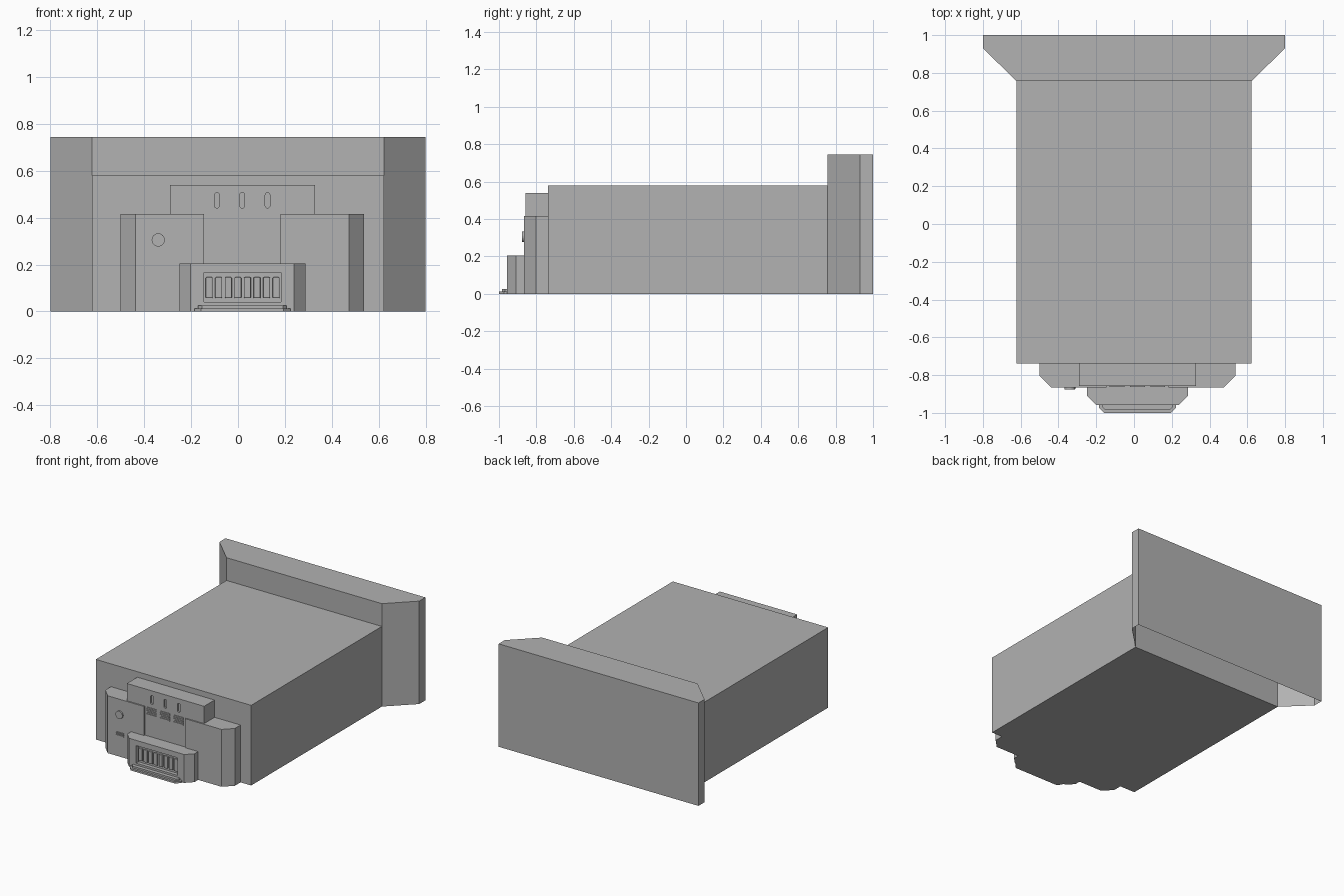
import bpy, bmesh, math
from mathutils import Matrix

cube = bpy.data.objects.get("Cube")
if cube:
    bpy.data.objects.remove(cube, do_unlink=True)

grey = bpy.data.materials.new("plain grey")
grey.use_nodes = True
COLOUR = (0.445, 0.445, 0.445, 1)
grey.diffuse_color = COLOUR
grey.node_tree.nodes["Principled BSDF"].inputs["Base Color"].default_value = COLOUR


def finish(name, bm):
    bmesh.ops.recalc_face_normals(bm, faces=bm.faces)
    mesh = bpy.data.meshes.new(name)
    bm.to_mesh(mesh)
    bm.free()
    mesh.materials.append(grey)
    obj = bpy.data.objects.new(name, mesh)
    bpy.context.collection.objects.link(obj)
    return obj


def prism(name, outline, z0, z1, open_bottom=False):
    """Extrude a plan outline upward from z0 to z1."""
    bm = bmesh.new()
    base = bm.faces.new([bm.verts.new((x, y, z0)) for x, y in outline])
    ext = bmesh.ops.extrude_face_region(bm, geom=[base], use_keep_orig=True)
    for v in ext["geom"]:
        if isinstance(v, bmesh.types.BMVert):
            v.co.z = z1
    bmesh.ops.recalc_face_normals(bm, faces=bm.faces)
    if open_bottom:
        bmesh.ops.delete(bm, geom=[base], context='FACES_ONLY')
    return finish(name, bm)


def box(name, x0, x1, y0, y1, z0, z1):
    return prism(name, [(x0, y0), (x1, y0), (x1, y1), (x0, y1)], z0, z1)


def chamfered(x0, x1, back, mid, front, cut):
    """Plan outline with both front corners cut off."""
    return [(x0, back), (x0, mid), (x0 + cut, front),
            (x1 - cut, front), (x1, mid), (x1, back)]


def rounded_slot(name, x, z, width, height, y0, y1):
    """Vertical pill shape running along y."""
    bm = bmesh.new()
    r, h = width / 2, height / 2 - width / 2
    pts = []
    for i in range(14):
        a = math.pi * (i if i < 7 else i - 1) / 6
        pts.append((x + r * math.cos(a), z + r * math.sin(a) + (h if i < 7 else -h)))
    face = bm.faces.new([bm.verts.new((px, y0, pz)) for px, pz in pts])
    ext = bmesh.ops.extrude_face_region(bm, geom=[face], use_keep_orig=True)
    for v in ext["geom"]:
        if isinstance(v, bmesh.types.BMVert):
            v.co.y = y1
    return finish(name, bm)


def cut(target, cutter):
    mod = target.modifiers.new("cut", 'BOOLEAN')
    mod.operation, mod.solver, mod.object = 'DIFFERENCE', 'EXACT', cutter
    bpy.context.view_layer.objects.active = target
    bpy.ops.object.modifier_apply(modifier=mod.name)
    bpy.data.objects.remove(cutter, do_unlink=True)


# Main body and the flared rear flange, hollow underneath
box("main_body", -0.622, 0.622, -0.738, 0.757, 0, 0.58)
prism("rear_flange", [(-0.8, 1), (-0.8, 0.93), (-0.622, 0.757),
                      (0.622, 0.757), (0.8, 0.93), (0.8, 1)], 0, 0.745, True)

# Front panel with a shallow centre channel
FRONT, CHANNEL = -0.866, -0.857
prism("front_panel", [(-0.5, -0.738), (-0.5, -0.803), (-0.437, FRONT),
                      (-0.145, FRONT), (-0.145, CHANNEL), (0.182, CHANNEL),
                      (0.182, FRONT), (0.474, FRONT), (0.537, -0.803),
                      (0.537, -0.738)], 0, 0.415)

# Upper housing with three slots, each above a slatted vent
upper = box("upper_housing", -0.29, 0.329, CHANNEL, -0.738, 0.415, 0.54)
for i in range(3):
    x = -0.09 + i * 0.108
    cut(upper, rounded_slot("slot_cutter", x, 0.474, 0.02, 0.066, -0.9, -0.845))
    for k in range(5):
        z = 0.358 + k * 0.012
        box(f"vent_slat_{i}_{k}", x - 0.039, x + 0.039, CHANNEL - 0.005, CHANNEL, z, z + 0.008)

# Lower housing with a recessed window holding a row of keys
lower = prism("lower_housing", chamfered(-0.25, 0.287, CHANNEL, -0.909, -0.957, 0.048), 0, 0.205)
cut(lower, box("window_cutter", -0.145, 0.184, -1.1, -0.93, 0.04, 0.167))
for i in range(8):
    x = -0.123 + i * 0.0408
    rounded = box(f"key_{i}", x - 0.015, x + 0.015, -0.945, -0.93, 0.057, 0.146)
    bevel = rounded.modifiers.new("soft_edges", 'BEVEL')
    bevel.width, bevel.segments = 0.004, 2

# Stepped lip at the foot of the lower housing
prism("lip_base", chamfered(-0.186, 0.223, -0.957, -0.972, -1.0, 0.028), 0, 0.013)
prism("lip_step", chamfered(-0.17, 0.207, -0.957, -0.968, -0.984, 0.016), 0.013, 0.026)

# Round button and small ribbed switch
bm = bmesh.new()
bmesh.ops.create_cone(bm, cap_ends=True, segments=24, radius1=0.028, radius2=0.028, depth=0.01,
                      matrix=Matrix.Translation((-0.34, FRONT - 0.005, 0.305))
                      @ Matrix.Rotation(math.pi / 2, 4, 'X'))
finish("round_button", bm)
for k in range(3):
    z = 0.149 + k * 0.01
    box(f"switch_rib_{k}", -0.368, -0.307, FRONT - 0.005, FRONT, z, z + 0.007)
